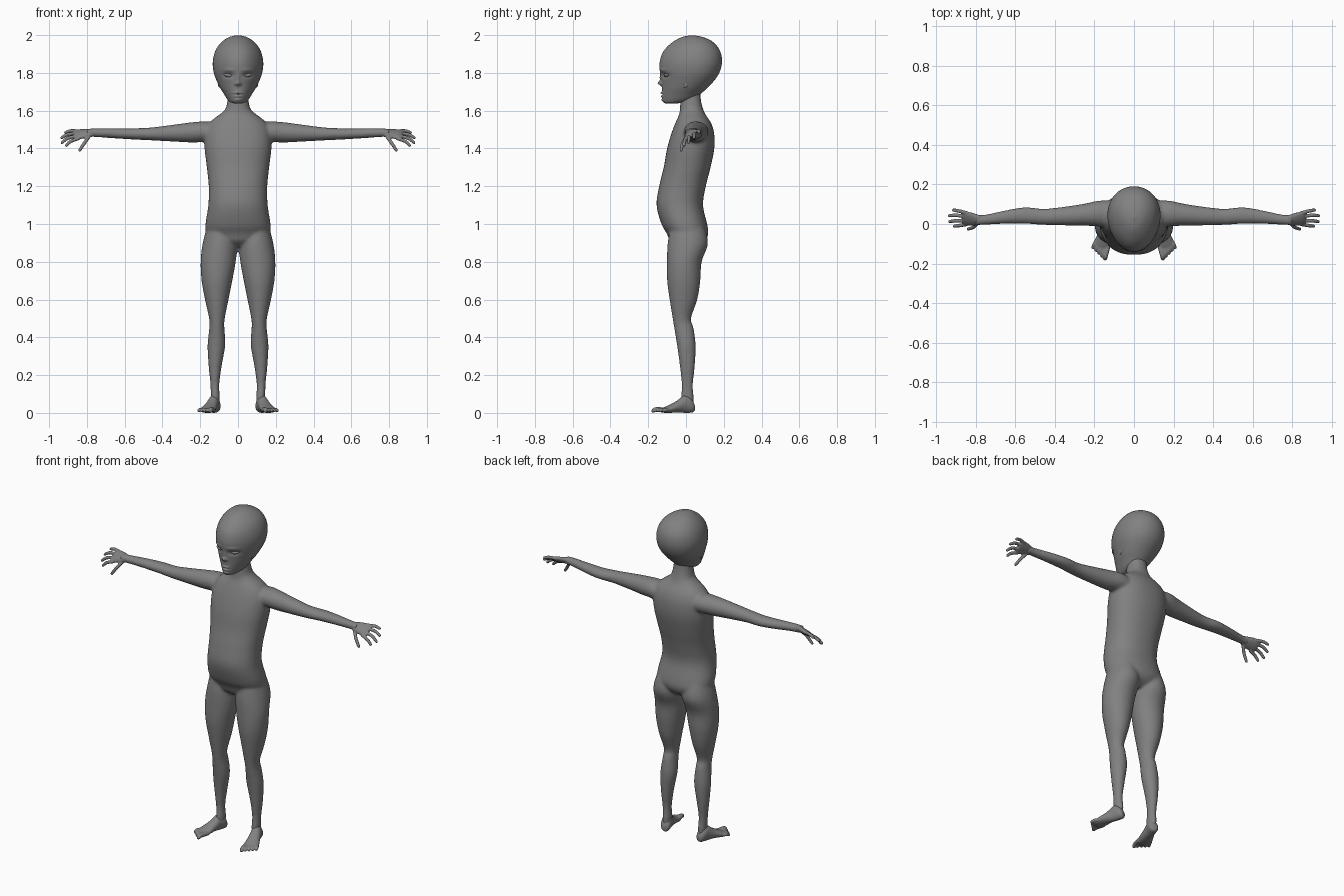
import bpy, bmesh, math
from mathutils import Vector as V

skin = bpy.data.materials.new("grey_clay")
skin.diffuse_color = (0.22, 0.22, 0.22, 1)


def loft(bm, rings, sides=28, sub=4, power=1.0, taper=0.0):
    """Skin smooth rings (centre, half axis u, half axis v) with capped ends."""
    def spline(a, b, c, d, t):
        return 0.5 * (2 * b + (c - a) * t + (2 * a - 5 * b + 4 * c - d) * t * t
                      + (3 * b - a - 3 * c + d) * t ** 3)
    dense, n = [], len(rings)
    for i in range(n - 1):
        four = [rings[max(0, min(n - 1, i + k))] for k in (-1, 0, 1, 2)]
        for j in range(sub):
            dense.append([spline(*[r[m] for r in four], j / sub) for m in range(3)])
    dense.append(rings[-1])
    loops = []
    for c, u, v in dense:
        loop = []
        for k in range(sides):
            a = 2 * math.pi * k / sides
            ca, sa = math.cos(a), math.sin(a)
            x = math.copysign(abs(ca) ** power, ca) * (1 + taper * sa)
            y = math.copysign(abs(sa) ** power, sa)
            loop.append(bm.verts.new(c + u * x + v * y))
        loops.append(loop)
    for p, q in zip(loops, loops[1:]):
        for k in range(sides):
            m = (k + 1) % sides
            bm.faces.new((p[k], p[m], q[m], q[k]))
    bm.faces.new(loops[0][::-1])
    bm.faces.new(loops[-1])


def box_ring(z, x0, x1, y0, y1, s=1):
    """Horizontal ring from its extents."""
    return (V((s * (x0 + x1) / 2, (y0 + y1) / 2, z)),
            V(((x1 - x0) / 2, 0, 0)), V((0, (y1 - y0) / 2, 0)))


def digit(bm, points, r):
    """Rounded finger or toe through the given points."""
    pts = [V(p) for p in points]
    d = (pts[-1] - pts[0]).normalized()
    u = d.cross(V((0, 0, 1))).normalized()
    v = d.cross(u)
    rings = [(p, u * r, v * r) for p in pts[:-1]]
    rings += [(pts[-1] - d * r * 0.6, u * r * 0.85, v * r * 0.85),
              (pts[-1], u * r * 0.25, v * r * 0.25)]
    loft(bm, rings, 12, 3)


def finish(name, bm, voxel=0, smooth=0, mirror=False):
    bmesh.ops.recalc_face_normals(bm, faces=bm.faces)
    for f in bm.faces:
        f.smooth = True
    me = bpy.data.meshes.new(name)
    bm.to_mesh(me)
    bm.free()
    me.materials.append(skin)
    ob = bpy.data.objects.new(name, me)
    bpy.context.collection.objects.link(ob)
    if voxel:
        m = ob.modifiers.new("blend", 'REMESH')
        m.mode, m.voxel_size, m.use_smooth_shade = 'VOXEL', voxel, True
        m = ob.modifiers.new("soften", 'SMOOTH')
        m.factor, m.iterations = 0.5, smooth
    if mirror:
        ob.modifiers.new("mirror", 'MIRROR').use_mirror_merge = False
    return ob


# Body: torso with neck, arms and legs blended together
bm = bmesh.new()
torso = [(.88, .05, -.05, .06), (.91, .12, -.085, .10), (.95, .165, -.102, .118),
         (1.0, .172, -.13, .112), (1.1, .157, -.156, .09), (1.2, .155, -.142, .105),
         (1.3, .165, -.118, .13), (1.4, .177, -.1, .15), (1.48, .175, -.077, .149),
         (1.53, .155, -.058, .135), (1.56, .125, -.045, .117), (1.585, .09, -.035, .1),
         (1.61, .066, -.032, .09), (1.65, .056, -.03, .08), (1.7, .05, -.025, .075)]
loft(bm, [box_ring(z, -w, w, a, b) for z, w, a, b in torso], 40, power=0.9)
arm = [(.08, .05, 1.475, .065, .055), (.17, .053, 1.488, .066, .055),
       (.24, .048, 1.485, .057, .054), (.32, .042, 1.482, .05, .047),
       (.45, .036, 1.477, .041, .035), (.55, .043, 1.477, .042, .03),
       (.65, .035, 1.48, .034, .027), (.75, .022, 1.483, .026, .023),
       (.80, .02, 1.483, .027, .021)]
leg = [(1.0, .03, .16, -.08, .09), (.9, .004, .187, -.097, .117), (.8, .012, .198, -.101, .083),
       (.7, .03, .193, -.1, .076), (.6, .05, .175, -.087, .06), (.5, .07, .153, -.071, .027),
       (.45, .072, .152, -.063, .04), (.36, .067, .161, -.048, .051),
       (.25, .086, .156, -.033, .047), (.15, .099, .146, -.023, .037),
       (.08, .096, .144, -.026, .041), (.03, .1, .14, -.02, .038)]
for s in (1, -1):
    loft(bm, [(V((s * x, y, z)), V((0, ry, 0)), V((0, 0, rz))) for x, y, z, ry, rz in arm])
    loft(bm, [box_ring(*r, s) for r in leg])
finish("body", bm, 0.008, 7)

# Head: egg-shaped loft with pressed and raised facial features
bm = bmesh.new()
head = [(1.638, .018, -.11, -.05), (1.645, .04, -.12, -.005), (1.66, .056, -.125, .045),
        (1.69, .075, -.127, .08), (1.72, .094, -.127, .112), (1.76, .113, -.13, .15),
        (1.80, .127, -.137, .176), (1.85, .133, -.14, .19), (1.90, .125, -.127, .186),
        (1.94, .106, -.098, .166), (1.97, .078, -.06, .134), (1.99, .045, -.02, .088),
        (1.999, .008, .025, .042)]
loft(bm, [box_ring(z, -w, w, a, b) for z, w, a, b in head], 96, 8, 1.0, 0.12)
# (x, z, width, height, push toward the front)
features = [(.05, 1.787, .026, .013, -.014), (.05, 1.815, .03, .008, .005),
            (0, 1.745, .011, .012, .02), (0, 1.77, .008, .02, .007),
            (.013, 1.741, .007, .006, .006), (0, 1.694, .02, .005, .009),
            (0, 1.676, .018, .005, .008), (0, 1.685, .022, .0025, -.006),
            (0, 1.657, .02, .008, .005)]
for v in bm.verts:
    if v.co.y < -0.02:
        x, z = abs(v.co.x), v.co.z
        for fx, fz, w, h, push in features:
            v.co.y -= push * math.exp(-((x - fx) / w) ** 2 - ((z - fz) / h) ** 2)
finish("head", bm)

# Eyes: almond shapes set in the sockets, tilted up outward
bm = bmesh.new()
c, tilt = V((.05, -.101, 1.787)), V((.97, .2, .15))
loft(bm, [(c + tilt * (.026 * math.sin(a)), V((0, .016 * math.cos(a), 0)),
           V((0, 0, .011 * math.cos(a))))
          for a in [math.radians(d) for d in range(-85, 86, 17)]], 20, 2)
finish("eyes", bm, mirror=True)

# Ears: low bumps behind the jaw
bm = bmesh.new()
loft(bm, [(V((.098, .002 + .006 * math.sin(a), 1.745 + .024 * math.sin(a))),
           V((.008 * math.cos(a), 0, 0)), V((0, .013 * math.cos(a), 0)))
          for a in [math.radians(d) for d in range(-85, 86, 17)]], 16, 2)
finish("ears", bm, mirror=True)

# Hands: tilted palm, four spread fingers and a thumb
bm = bmesh.new()
across, thick = V((0, .82, .57)), V((0, -.57, .82))
palm = [(.765, .02, 1.483, .023, .02), (.79, .021, 1.482, .03, .018),
        (.82, .025, 1.478, .038, .016), (.85, .028, 1.474, .042, .014),
        (.868, .03, 1.471, .038, .010)]
loft(bm, [(V((x, y, z)), across * w, thick * t) for x, y, z, w, t in palm], 24)
fingers = [((.845, -.002, 1.452), (.885, -.008, 1.438), (.915, -.012, 1.412)),
           ((.85, .018, 1.466), (.9, .016, 1.455), (.938, .012, 1.428)),
           ((.85, .038, 1.48), (.9, .044, 1.475), (.94, .042, 1.455)),
           ((.84, .054, 1.492), (.885, .066, 1.493), (.92, .072, 1.483)),
           ((.785, .008, 1.468), (.812, -.016, 1.43), (.842, -.028, 1.385))]
for f in fingers:
    digit(bm, f, .0095)
finish("hands", bm, 0.004, 3, True)

# Feet: turned-out sole with five toes
bm = bmesh.new()
heel, along, side = V((.113, .045, 0)), V((.31, -.95, 0)), V((.95, .31, 0))
foot = [(0, .014, .01, .04), (.012, .026, .002, .065), (.035, .03, 0, .09), (.06, .03, 0, .092),
        (.095, .034, .002, .066), (.135, .041, 0, .044), (.165, .043, 0, .031),
        (.185, .036, .003, .022)]
loft(bm, [(heel + along * t + V((0, 0, (a + b) / 2)), side * w, V((0, 0, (b - a) / 2)))
          for t, w, a, b in foot], 24)
for i in range(5):
    lat = -.034 + .018 * i
    tip = .229 - .009 * i
    r = .013 if i == 0 else .0095
    digit(bm, [heel + along * t + side * (lat * k) + V((0, 0, z))
               for t, k, z in ((.15, .9, .016), (tip - .025, 1, .018), (tip, 1.08, .010))], r)
finish("feet", bm, 0.004, 3, True)
